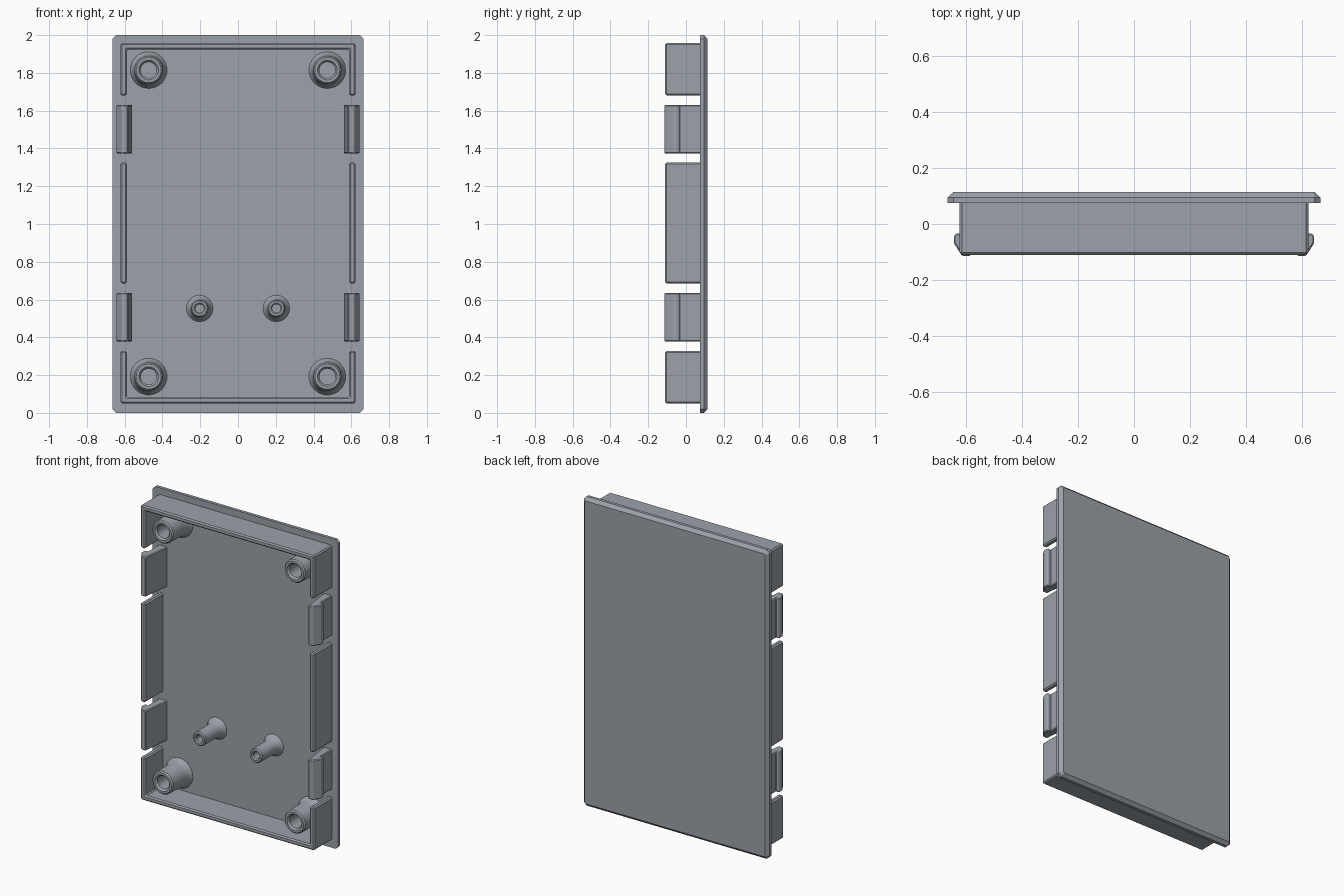
import bpy, bmesh, math
from mathutils import Vector

if "Cube" in bpy.data.objects:
    bpy.data.objects.remove(bpy.data.objects["Cube"], do_unlink=True)

grey = bpy.data.materials.new("cool_grey_plastic")
grey.use_nodes = True
COLOUR = (0.33, 0.36, 0.40, 1)
grey.diffuse_color = COLOUR
grey.node_tree.nodes["Principled BSDF"].inputs["Base Color"].default_value = COLOUR


def finish(name, bm, bevel=0, mirror=False):
    bmesh.ops.recalc_face_normals(bm, faces=bm.faces[:])
    mesh = bpy.data.meshes.new(name)
    bm.to_mesh(mesh)
    bm.free()
    mesh.materials.append(grey)
    obj = bpy.data.objects.new(name, mesh)
    bpy.context.collection.objects.link(obj)
    if bevel:
        mod = obj.modifiers.new("edge_chamfer", 'BEVEL')
        mod.width = bevel
        mod.segments = 1
        mod.limit_method = 'ANGLE'
        mod.angle_limit = math.radians(35)
    if mirror:
        obj.modifiers.new("mirror", 'MIRROR')
    return obj


def prism(name, points, direction, **kw):
    """Extrude a flat outline along a direction."""
    bm = bmesh.new()
    face = bm.faces.new([bm.verts.new(p) for p in points])
    new = bmesh.ops.extrude_face_region(bm, geom=[face])["geom"]
    bmesh.ops.translate(bm, vec=Vector(direction),
                        verts=[v for v in new if isinstance(v, bmesh.types.BMVert)])
    return finish(name, bm, **kw)


def boss(name, x, z, profile):
    """Hollow screw post: closed (radius, y) profile turned about the y axis."""
    bm = bmesh.new()
    n = 40
    rings = []
    for i in range(n):
        a = 2 * math.pi * i / n
        rings.append([bm.verts.new((x + r * math.cos(a), y, z + r * math.sin(a)))
                      for r, y in profile])
    m = len(profile)
    for i in range(n):
        p, q = rings[i], rings[(i + 1) % n]
        for j in range(m):
            k = (j + 1) % m
            bm.faces.new((p[j], p[k], q[k], q[j]))
    obj = finish(name, bm, mirror=True)
    bpy.ops.object.select_all(action='DESELECT')
    obj.select_set(True)
    bpy.context.view_layer.objects.active = obj
    bpy.ops.object.shade_smooth_by_angle(angle=math.radians(30))


# Cover plate: cut corners, sloped border on the back
def plate_ring(bm, inset, cut, y):
    w, lo, hi = 0.665 - inset, inset, 2 - inset
    pts = [(-w + cut, lo), (w - cut, lo), (w, lo + cut), (w, hi - cut),
           (w - cut, hi), (-w + cut, hi), (-w, hi - cut), (-w, lo + cut)]
    return [bm.verts.new((x, y, z)) for x, z in pts]


bm = bmesh.new()
loops = [plate_ring(bm, 0, 0.02, 0.075), plate_ring(bm, 0, 0.02, 0.095),
         plate_ring(bm, 0.02, 0.006, 0.115)]
bm.faces.new(loops[0])
bm.faces.new(loops[-1])
for a, b in zip(loops, loops[1:]):
    for i in range(8):
        j = (i + 1) % 8
        bm.faces.new((a[i], a[j], b[j], b[i]))
finish("cover_plate", bm)

# Rim walls: a U at each end and a straight run on each side
XO, XI, FRONT, BASE = 0.622, 0.588, -0.11, 0.085
DEPTH = (0, BASE - FRONT, 0)
for name, outer, inner, end in (("top_rim", 1.957, 1.923, 1.68),
                                ("bottom_rim", 0.05, 0.084, 0.328)):
    outline = [(-XO, end), (-XO, outer), (XO, outer), (XO, end),
               (XI, end), (XI, inner), (-XI, inner), (-XI, end)]
    prism(name, [(x, FRONT, z) for x, z in outline], DEPTH, bevel=0.008)
prism("side_rims", [(x, FRONT, z) for x, z in
                    ((XI, 0.685), (XO, 0.685), (XO, 1.325), (XI, 1.325))],
      DEPTH, bevel=0.008, mirror=True)

# Snap clips: barbed outside, thickening towards the plate on the inside
CLIP = [(0.582, -0.114), (0.614, -0.114), (0.643, -0.068), (0.643, -0.044),
        (0.634, -0.032), (0.620, -0.036), (0.620, 0.085), (0.560, 0.085),
        (0.560, 0.055), (0.576, -0.06)]
for name, z0, z1 in (("upper_clips", 1.373, 1.63), ("lower_clips", 0.377, 0.635)):
    prism(name, [(x, y, z0) for x, y in CLIP], (0, 0, z1 - z0),
          bevel=0.005, mirror=True)

# Screw posts with flared feet
LARGE = [(0.042, 0.085), (0.042, -0.088), (0.052, -0.10), (0.066, -0.10),
         (0.074, -0.092), (0.077, 0.02), (0.081, 0.045), (0.088, 0.063),
         (0.097, 0.075), (0.097, 0.085)]
SMALL = [(0.022, 0.085), (0.022, -0.102), (0.029, -0.11), (0.040, -0.11),
         (0.046, -0.103), (0.046, 0.02), (0.050, 0.042), (0.058, 0.062),
         (0.070, 0.075), (0.070, 0.085)]
boss("upper_corner_posts", 0.473, 1.815, LARGE)
boss("lower_corner_posts", 0.473, 0.192, LARGE)
boss("small_posts", 0.203, 0.553, SMALL)
